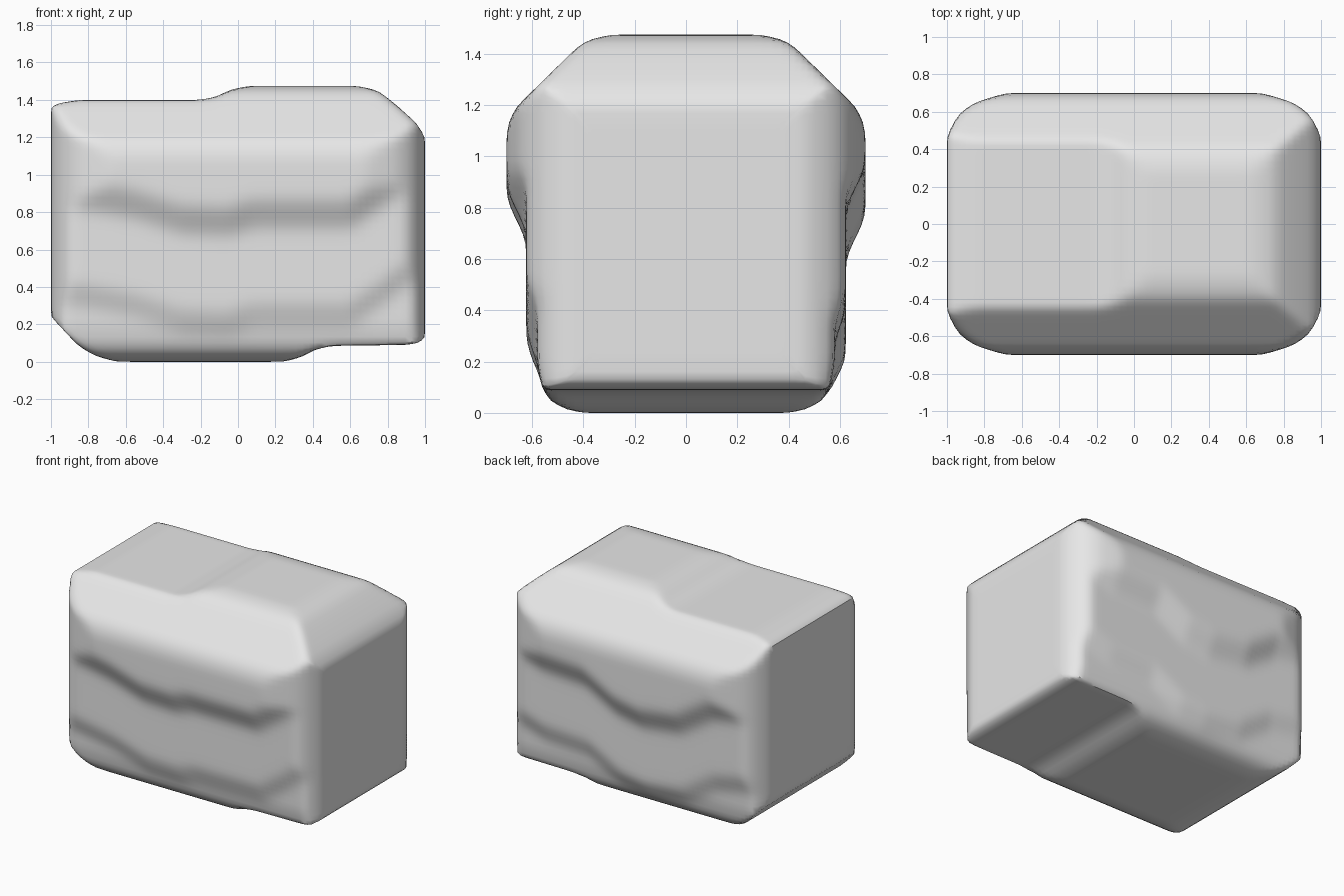
import bpy, bmesh, math

if "Cube" in bpy.data.objects:
    bpy.data.objects.remove(bpy.data.objects["Cube"])


def interp(points, v):
    """Piecewise linear lookup in (key, value) pairs."""
    if v <= points[0][0]:
        return points[0][1]
    for (a, p), (b, q) in zip(points, points[1:]):
        if v <= b:
            return p + (q - p) * (v - a) / (b - a)
    return points[-1][1]


def step(lo, hi, v):
    t = max(0.0, min(1.0, (v - lo) / (hi - lo)))
    return t * t * (3 - 2 * t)


# Skyline and underside along the length
TOP = [(-1, 1.36), (-0.97, 1.38), (-0.85, 1.4), (-0.2, 1.4), (-0.12, 1.415), (-0.04, 1.455),
       (0.06, 1.475), (0.64, 1.475), (0.75, 1.45), (0.85, 1.37), (0.96, 1.27), (1, 1.2)]
BOTTOM = [(-1, 0.24), (-0.97, 0.21), (-0.85, 0.08), (-0.76, 0.03), (-0.65, 0.0), (0.25, 0.0),
          (0.34, 0.025), (0.41, 0.065), (0.5, 0.085), (0.9, 0.09), (0.97, 0.1), (1, 0.13)]
# Plan half-width towards the rounded ends
PLAN = [(0.6, 0.72), (0.72, 0.69), (0.85, 0.65), (0.93, 0.595), (0.975, 0.53), (1, 0.46)]
# Heights of the worn ledge on the front and back
LEDGE_FRONT = [(-1, 0.92), (-0.7, 0.87), (-0.55, 0.84), (-0.3, 0.76), (-0.05, 0.75),
               (0.08, 0.79), (0.6, 0.79), (0.8, 0.93), (1, 1.1)]
LEDGE_BACK = [(-1, 0.95), (-0.65, 0.88), (-0.4, 0.72), (-0.1, 0.68), (0.1, 0.72),
              (0.35, 0.86), (0.7, 0.88), (1, 0.98)]
# Half cross-section before the ledges are worn in: (half-width, height)
SECTION = [(0, 0), (0.48, 0), (0.56, 0.012), (0.64, 0.045), (0.68, 0.1), (0.7, 0.2), (0.7, 1.09),
           (0.69, 1.14), (0.66, 1.195), (0.42, 1.43), (0.37, 1.458), (0.29, 1.475), (0, 1.475)]

# Even samples around the half section
half = []
for (w0, z0), (w1, z1) in zip(SECTION, SECTION[1:]):
    n = max(1, round(math.hypot(w1 - w0, z1 - z0) / 0.035))
    half += [(w0 + (w1 - w0) * i / n, z0 + (z1 - z0) * i / n) for i in range(n)]


def ring(x, scale=1.0):
    """Closed cross-section of the boulder at x."""
    t, b, plan = interp(TOP, x), interp(BOTTOM, x), interp(PLAN, abs(x))
    mid = (t + b) / 2

    def point(w, z, side):
        ledge = interp(LEDGE_FRONT if side < 0 else LEDGE_BACK, x)
        low = ledge - 0.54
        w *= 1 - 0.11 * (1 - step(ledge - 0.11, ledge + 0.11, z))
        w *= 1 - 0.07 * (1 - step(low - 0.09, low + 0.09, z))
        z = max(b, min(t, z))
        return (x, side * min(w, plan) * scale, mid + (z - mid) * scale)

    right = [point(w, z, 1) for w, z in half]
    left = [point(w, z, -1) for w, z in reversed(half[1:])]
    return right + [(x, 0, mid + (t - mid) * scale)] + left


# Rings along the length, with shrinking rings closing the flat ends
ends = [(1, 0.5), (1, 0.85), (1, 0.96), (1, 1), (0.985, 1), (0.96, 1)]
stations = [(-x, s) for x, s in ends]
stations += [(-0.93 + 1.86 * i / 54, 1) for i in range(55)]
stations += [(x, s) for x, s in reversed(ends)]

bm = bmesh.new()
rings = [[bm.verts.new(p) for p in ring(x, s)] for x, s in stations]
for a, b in zip(rings, rings[1:]):
    for i in range(len(a)):
        j = (i + 1) % len(a)
        bm.faces.new((a[i], a[j], b[j], b[i]))
bm.faces.new(rings[0])
bm.faces.new(rings[-1])
bmesh.ops.remove_doubles(bm, verts=bm.verts, dist=0.001)
for _ in range(2):
    bmesh.ops.smooth_vert(bm, verts=bm.verts, factor=0.5,
                          use_axis_x=True, use_axis_y=True, use_axis_z=True)
bmesh.ops.recalc_face_normals(bm, faces=bm.faces)

mesh = bpy.data.meshes.new("boulder")
bm.to_mesh(mesh)
bm.free()
boulder = bpy.data.objects.new("boulder", mesh)
bpy.context.collection.objects.link(boulder)

stone = bpy.data.materials.new("grey stone")
stone.diffuse_color = (0.8, 0.8, 0.8, 1)
stone.use_nodes = True
stone.node_tree.nodes["Principled BSDF"].inputs["Base Color"].default_value = stone.diffuse_color
mesh.materials.append(stone)

bpy.context.view_layer.objects.active = boulder
boulder.select_set(True)
bpy.ops.object.shade_smooth_by_angle(angle=math.radians(35))
